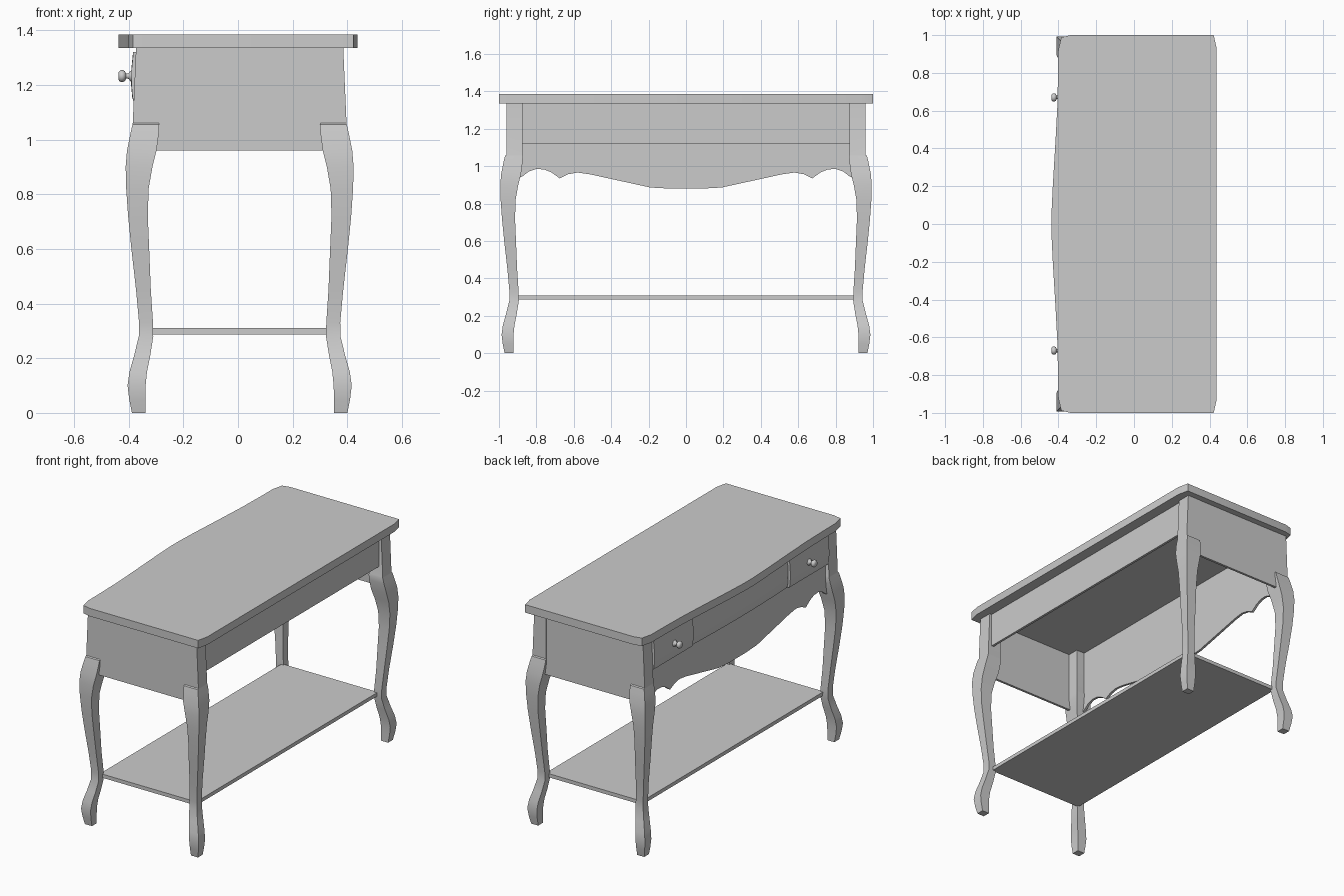
import bpy, bmesh, math
from mathutils import Vector

cube = bpy.data.objects.get("Cube")
if cube:
    bpy.data.objects.remove(cube)

paint = bpy.data.materials.new("plain grey")
paint.use_nodes = True
paint.diffuse_color = (0.6, 0.6, 0.6, 1)
paint.node_tree.nodes["Principled BSDF"].inputs["Base Color"].default_value = (0.6, 0.6, 0.6, 1)

MID = 0.006      # legs and case sit slightly off centre in depth
TOP = 1.335      # underside of the table top


def finish(name, bm, angle=30):
    bmesh.ops.remove_doubles(bm, verts=bm.verts, dist=0.0001)
    bmesh.ops.recalc_face_normals(bm, faces=bm.faces)
    mesh = bpy.data.meshes.new(name)
    bm.to_mesh(mesh)
    bm.free()
    mesh.materials.append(paint)
    obj = bpy.data.objects.new(name, mesh)
    bpy.context.collection.objects.link(obj)
    bpy.ops.object.select_all(action='DESELECT')
    obj.select_set(True)
    bpy.context.view_layer.objects.active = obj
    bpy.ops.object.shade_smooth_by_angle(angle=math.radians(angle))


def loft(name, rings, angle=30):
    """Skin a list of equal closed rings and cap both ends."""
    bm = bmesh.new()
    rows = [[bm.verts.new(p) for p in ring] for ring in rings]
    n = len(rows[0])
    for a, b in zip(rows, rows[1:]):
        for i in range(n):
            j = (i + 1) % n
            bm.faces.new((a[i], a[j], b[j], b[i]))
    bm.faces.new(rows[0])
    bm.faces.new(rows[-1])
    finish(name, bm, angle)


def box(name, x, y, z):
    loft(name, [[(x[0], y[0], h), (x[1], y[0], h),
                 (x[1], y[1], h), (x[0], y[1], h)] for h in z])


# Table top: bowed drawer side, clipped corners
half = [(0.4375, 0.93), (0.422, 1.0), (-0.335, 1.0), (-0.385, 0.988), (-0.401, 0.92),
        (-0.402, 0.8), (-0.406, 0.62), (-0.415, 0.45), (-0.43, 0.2), (-0.4375, 0.04)]
outline = half + [(x, -y) for x, y in reversed(half)]
loft("table_top", [[(x, y, z) for x, y in outline] for z in (TOP, 1.385)], 15)

# Cabriole legs: height, inner edge, outer edge
leg = [(0, 0.345, 0.394), (0.05, 0.345, 0.404), (0.1, 0.344, 0.41), (0.15, 0.339, 0.403),
       (0.21, 0.327, 0.386), (0.28, 0.316, 0.369), (0.33, 0.317, 0.368), (0.45, 0.325, 0.379),
       (0.6, 0.331, 0.396), (0.72, 0.336, 0.408), (0.82, 0.333, 0.415), (0.9, 0.319, 0.417),
       (0.96, 0.304, 0.412), (1.02, 0.296, 0.4), (1.055, 0.294, 0.392),
       (1.06, 0.296, 0.391), (TOP, 0.296, 0.379)]
for xs, xname in ((-1, "front"), (1, "back")):
    for ys, yname in ((-1, "right"), (1, "left")):
        rings = []
        for z, a, b in leg:
            ya = a + 0.578
            yb = 0.961 if z > 1.0555 else b + 0.576
            rings.append([(MID + xs * x, ys * y, z)
                          for x, y in ((a, ya), (b, ya), (b, yb), (a, yb))])
        loft(f"{xname}_{yname}_leg", rings)

# Lower shelf
box("shelf", (-0.327, 0.342), (-0.905, 0.905), (0.287, 0.31))

# Case, open underneath: end panels and a shallow back panel
for s, side in ((-1, "right"), (1, "left")):
    box(f"{side}_end_panel", (-0.35, 0.36), sorted((s * 0.945, s * 0.96)), (0.96, TOP))
box("back_panel", (0.355, 0.37), (-0.9, 0.9), (1.12, TOP))

# Scalloped apron behind the drawer fronts
wave = [(0.9, 0.935), (0.875, 0.945), (0.84, 0.972), (0.8, 0.985), (0.76, 0.983), (0.72, 0.967),
        (0.675, 0.935), (0.63, 0.957), (0.58, 0.966), (0.515, 0.957), (0.19, 0.886), (0.08, 0.88)]
edge = wave + [(-y, z) for y, z in reversed(wave)] + [(-0.9, TOP), (0.9, TOP)]
loft("apron", [[(x, y, z) for y, z in edge] for x in (-0.362, -0.347)], 25)

# Drawer fronts: gently bulged in height, the middle one also bowed in plan
bulge = [(1.14, 0), (1.155, 0.005), (1.2, 0.009), (1.26, 0.008), (1.32, 0.002)]


def drawer_front(name, y0, y1, base, bow):
    rings = []
    steps = 8 if bow else 1
    for i in range(steps + 1):
        t = i / steps
        front = base - bow * 4 * t * (1 - t)
        y = y0 + (y1 - y0) * t
        rings.append([(front - d, y, z) for z, d in bulge]
                     + [(-0.355, y, 1.32), (-0.355, y, 1.14)])
    loft(name, rings)


drawer_front("middle_drawer_front", -0.475, 0.475, -0.371, 0.011)
drawer_front("right_drawer_front", -0.87, -0.482, -0.381, 0)
drawer_front("left_drawer_front", 0.482, 0.87, -0.381, 0)

# Turned knobs: depth, radius
knob = [(-0.38, 0.022), (-0.394, 0.019), (-0.4, 0.01), (-0.409, 0.009),
        (-0.413, 0.017), (-0.42, 0.022), (-0.429, 0.022), (-0.436, 0.016), (-0.438, 0.007)]
for y, side in ((-0.67, "right"), (0.67, "left")):
    rings = []
    for x, r in knob:
        angles = [math.tau * k / 16 for k in range(16)]
        rings.append([Vector((x, y + r * math.cos(a), 1.232 + r * math.sin(a))) for a in angles])
    loft(f"{side}_knob", rings, 50)
